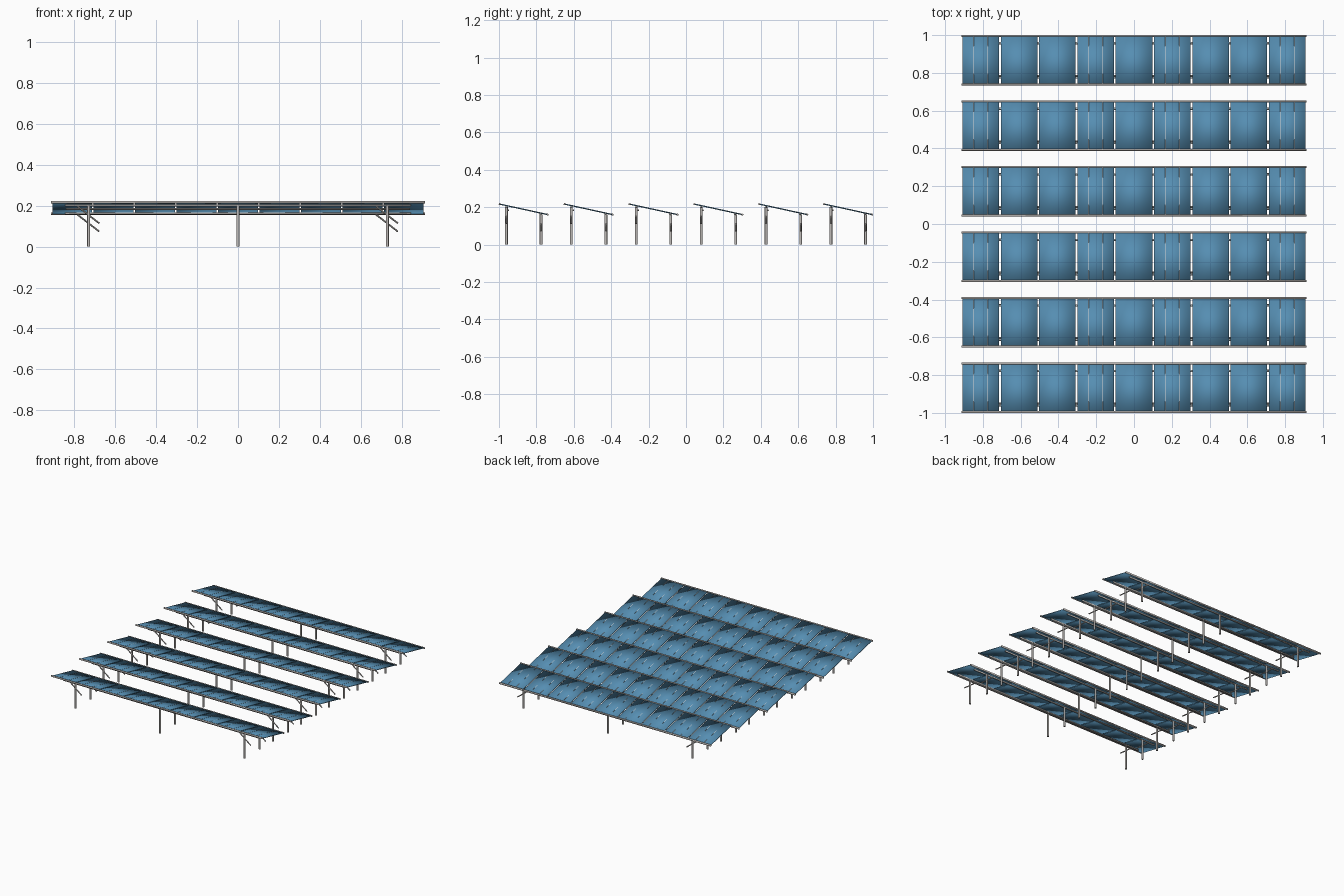
import bpy, bmesh, math
from mathutils import Matrix, Vector

if "Cube" in bpy.data.objects:
    bpy.data.objects.remove(bpy.data.objects["Cube"])


def mat(name, c):
    m = bpy.data.materials.new(name)
    m.diffuse_color = (*c, 1)
    m.use_nodes = True
    m.node_tree.nodes["Principled BSDF"].inputs["Base Color"].default_value = m.diffuse_color
    return m


BLUE = mat("panel blue", (0.092, 0.27, 0.445))
STEEL = mat("post steel", (0.53, 0.505, 0.485))
SILVER = mat("cell line silver", (0.72, 0.68, 0.66))

TILT = math.radians(-12.3)
PITCH = 0.2028


def finish(bm, name, material, smooth=False):
    me = bpy.data.meshes.new(name)
    for f in bm.faces:
        f.smooth = smooth
    bm.to_mesh(me)
    bm.free()
    me.materials.append(material)
    ob = bpy.data.objects.new(name, me)
    bpy.context.collection.objects.link(ob)
    return ob


def box(bm, frame, centre, size):
    m = frame @ Matrix.Translation(centre) @ Matrix.Diagonal((*size, 1))
    bmesh.ops.create_cube(bm, size=1, matrix=m)


def rod(bm, a, b, r, n=12):
    a, b = Vector(a), Vector(b)
    d = b - a
    m = Matrix.Translation((a + b) / 2) @ d.to_track_quat('Z', 'Y').to_matrix().to_4x4()
    bmesh.ops.create_cone(bm, cap_ends=True, segments=n, radius1=r, radius2=r,
                          depth=d.length, matrix=m)


for i in range(6):
    yc = -0.8675 + i * 0.347
    frame = Matrix.Translation((0, yc, 0.1885)) @ Matrix.Rotation(TILT, 4, 'X')

    # nine panels, softly shaded boxes, each with two thin cell lines
    bm, lines = bmesh.new(), bmesh.new()
    for k in range(-4, 5):
        box(bm, frame, (k * PITCH, 0, 0), (PITCH - 0.009, 0.257, 0.006))
        for s in (-1, 1):
            box(lines, frame, (k * PITCH + s * 0.037, 0, 0.0032), (0.0011, 0.257, 0.001))
    finish(bm, f"panels_{i}", BLUE, True)
    finish(lines, f"cell_lines_{i}", SILVER)

    # long edge rails
    bm = bmesh.new()
    for s in (-1, 1):
        box(bm, frame, (0, s * 0.1315, 0), (1.828, 0.009, 0.010))
    finish(bm, f"edge_rails_{i}", STEEL, True)

    # purlins under the panels, on the post lines
    bm = bmesh.new()
    for y in (-0.093, 0.093):
        box(bm, frame, (0, y, -0.007), (1.69, 0.010, 0.008))
    finish(bm, f"purlins_{i}", STEEL, True)

    # thin conduit beside the tall posts
    bm = bmesh.new()
    rod(bm, (-0.84, yc - 0.082, 0.184), (0.84, yc - 0.082, 0.184), 0.004, 8)
    finish(bm, f"conduit_{i}", STEEL, True)

    # posts, tall in front and short behind
    posts, braces = bmesh.new(), bmesh.new()
    for dy in (-0.0925, 0.0925):
        top = 0.1885 + dy * math.tan(TILT) - 0.008
        for x in (-0.73, 0, 0.73):
            rod(posts, (x, yc + dy, 0), (x, yc + dy, top), 0.0072)
        # slanted braces on the outer posts
        for x in (-0.73, 0.73):
            rod(braces, (x - 0.055, yc + dy, top - 0.004),
                (x + 0.052, yc + dy, top - 0.087), 0.0042, 8)
    for bm, name, m in ((posts, "posts", STEEL), (braces, "braces", STEEL)):
        ob = finish(bm, f"{name}_{i}", m)
        bpy.ops.object.select_all(action='DESELECT')
        ob.select_set(True)
        bpy.context.view_layer.objects.active = ob
        bpy.ops.object.shade_smooth_by_angle(angle=math.radians(40))
